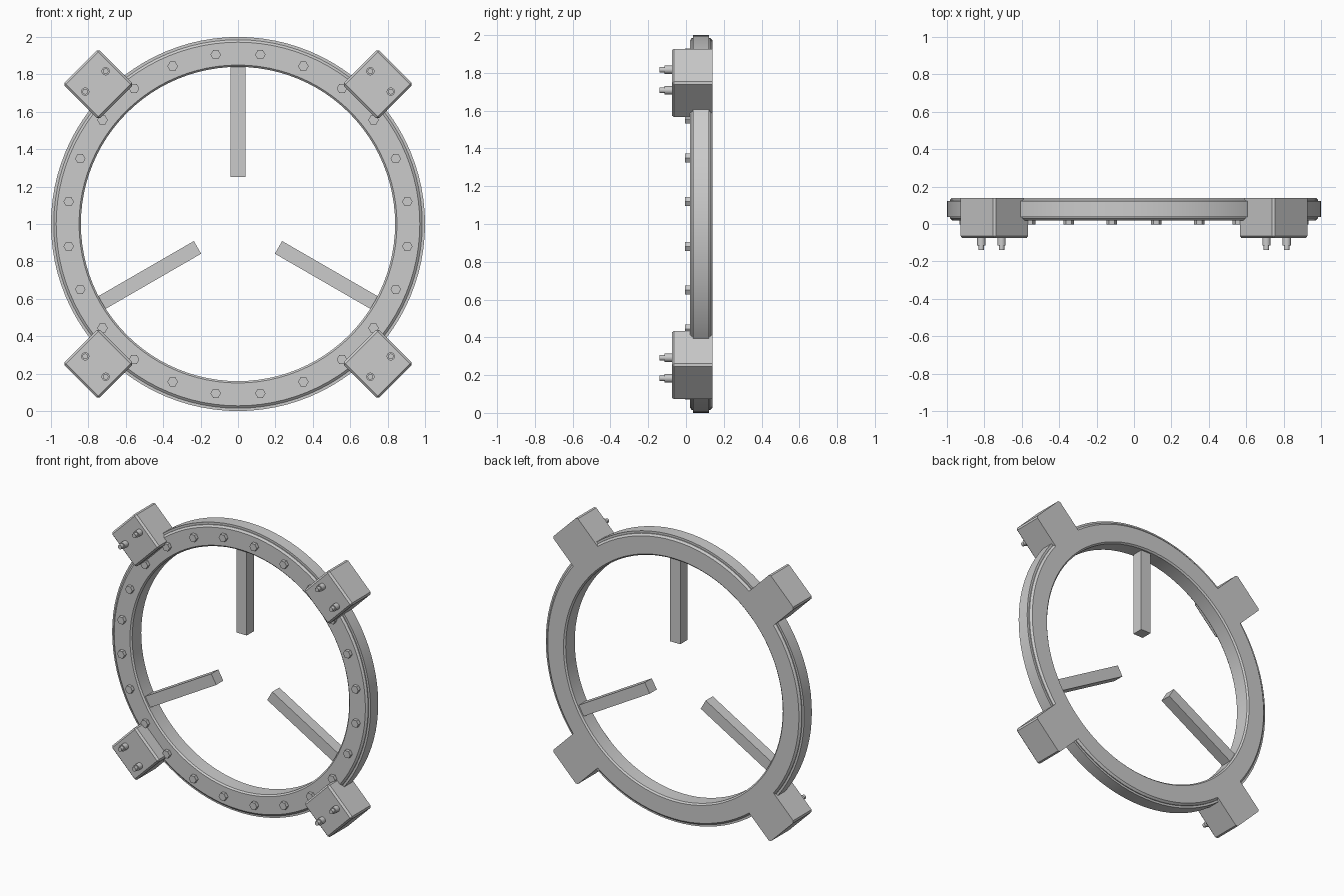
import bpy, bmesh, math
from mathutils import Matrix, Vector

if "Cube" in bpy.data.objects:
    bpy.data.objects.remove(bpy.data.objects["Cube"])

grey = bpy.data.materials.new("light_grey")
grey.diffuse_color = (0.6, 0.6, 0.6, 1)
grey.use_nodes = True
grey.node_tree.nodes["Principled BSDF"].inputs["Base Color"].default_value = grey.diffuse_color


def finish(bm, name, smooth=False):
    bmesh.ops.recalc_face_normals(bm, faces=bm.faces)
    me = bpy.data.meshes.new(name)
    bm.to_mesh(me)
    bm.free()
    me.materials.append(grey)
    ob = bpy.data.objects.new(name, me)
    bpy.context.collection.objects.link(ob)
    if smooth:
        bpy.ops.object.select_all(action='DESELECT')
        ob.select_set(True)
        bpy.context.view_layer.objects.active = ob
        bpy.ops.object.shade_smooth_by_angle(angle=math.radians(25))
    return ob


def place(angle):
    """Local x = tangent, z = radial outwards, around the ring centre."""
    return Matrix.Translation((0, 0, 1)) @ Matrix.Rotation(math.radians(angle), 4, 'Y')


def box(bm, mat, x, y0, y1, z0, z1):
    m = mat @ Matrix.Translation((0, (y0 + y1) / 2, (z0 + z1) / 2)) @ Matrix.Diagonal((2 * x, y1 - y0, z1 - z0, 1))
    return bmesh.ops.create_cube(bm, size=1, matrix=m)['verts']


def rod(bm, centre, r, y0, y1, sides, turn=0):
    m = (Matrix.Translation((centre.x, (y0 + y1) / 2, centre.z)) @ Matrix.Rotation(math.radians(turn), 4, 'Y')
         @ Matrix.Rotation(math.pi / 2, 4, 'X'))
    bmesh.ops.create_cone(bm, cap_ends=True, segments=sides, radius1=r, radius2=r, depth=y1 - y0, matrix=m)


# Ring: (radius, y) profile with a raised outer band, turned about the y axis
profile = [(0.85, 0.02), (0.972, 0.02), (0.985, 0.031), (0.985, 0.037), (1.0, 0.037), (1.0, 0.122),
           (0.985, 0.122), (0.985, 0.128), (0.972, 0.14), (0.85, 0.14), (0.84, 0.13), (0.84, 0.03)]
bm = bmesh.new()
N = 96
loops = []
for i in range(N):
    m = place(360 * i / N)
    loops.append([bm.verts.new(m @ Vector((0, y, r))) for r, y in profile])
for i in range(N):
    a, b = loops[i], loops[(i + 1) % N]
    for j in range(len(profile)):
        k = (j + 1) % len(profile)
        bm.faces.new((a[j], a[k], b[k], b[j]))
finish(bm, "ring", True)

# Bolts round the front face
bm = bmesh.new()
for i in range(24):
    c = place(7.5 + 15 * i) @ Vector((0, 0, 0.913))
    v = len(bm.verts)
    rod(bm, c, 0.028, -0.004, 0.03, 6, 30)
# keep the points of each hexagon left and right
finish(bm, "hex_bolts")

# Corner blocks, bevelled except at the flush back, with stepped pins
for name, ang in (("upper_right", 45), ("lower_right", 135), ("lower_left", 225), ("upper_left", 315)):
    m = place(ang)
    bm = bmesh.new()
    box(bm, m, 0.134, -0.075, 0.14, 0.922, 1.19)
    edges = [e for e in bm.edges if min(v.co.y for v in e.verts) < 0]
    bmesh.ops.bevel(bm, geom=edges, offset=0.012, segments=1, affect='EDGES')
    finish(bm, name + "_block")
    bm = bmesh.new()
    for s in (-1, 1):
        c = m @ Vector((0.077 * s, 0, 1.078))
        rod(bm, c, 0.022, -0.115, -0.07, 20)
        rod(bm, c, 0.015, -0.14, -0.11, 20)
    finish(bm, name + "_pins", True)

# Three inward bars
for i, name in enumerate(("top_bar", "right_bar", "left_bar")):
    bm = bmesh.new()
    box(bm, place(120 * i), 0.039, 0.041, 0.119, 0.25, 0.86)
    finish(bm, name)
